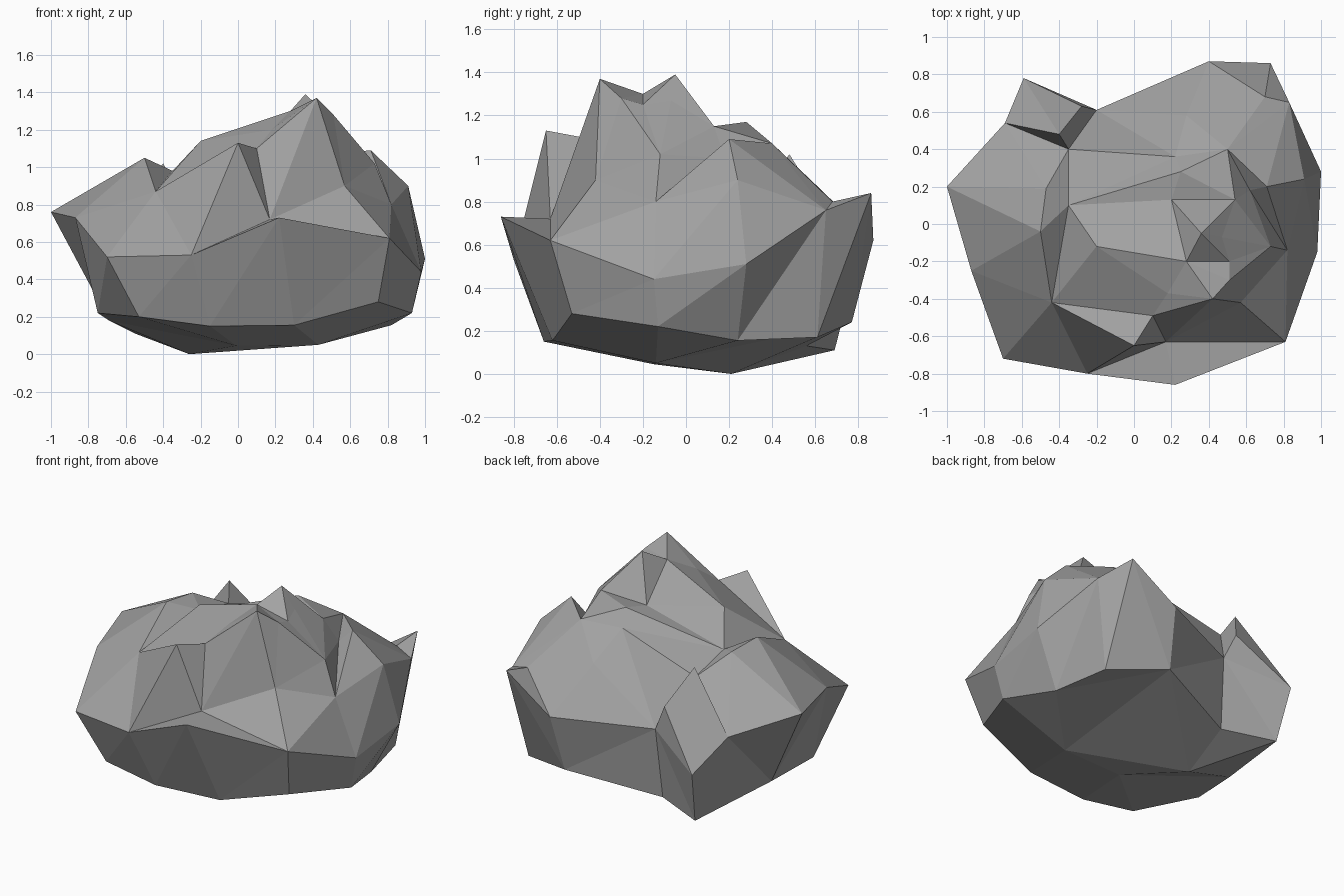
import bpy, bmesh
from mathutils import Vector
from mathutils.geometry import delaunay_2d_cdt

if "Cube" in bpy.data.objects:
    bpy.data.objects.remove(bpy.data.objects["Cube"])

# widest outline of the rock, counter-clockwise from the front right
rim = [(.81,-.63,.62), (.98,-.15,.44), (1,.28,.51), (.83,.65,.76), (.73,.86,.84),
       (.4,.87,.62), (-.2,.61,.6), (-.59,.78,.46), (-.69,.54,.65), (-1,.2,.76),
       (-.87,-.25,.73), (-.7,-.72,.52), (-.25,-.8,.53), (.22,-.86,.73)]

# peaks and hollows of the upper side
crown = dict(
    shelf=(.17,-.63,.72), horn=(0,-.65,1.13), horn_back=(.1,-.49,1.1),
    front_peak=(.42,-.4,1.37), front_foot=(.57,-.42,.9), top_peak=(.36,-.05,1.39),
    dip=(.28,-.2,1.3), dip_right=(.47,-.07,1.27), shoulder=(.73,-.12,1.02),
    right_peak=(.71,.2,1.09), right_inner=(.62,.18,1.0), right_foot=(.82,-.14,.8),
    right_fin=(.91,.24,.9), back_top=(.54,.13,1.15), back_valley=(.7,.68,.8),
    back_ridge=(.5,.4,1.07), back_slope=(.28,.58,.9), mid_ridge=(.25,.28,1.17),
    under_ridge=(.22,.36,1.07), left_top=(-.2,-.12,1.14), left_ridge=(-.35,.1,.98),
    left_corner=(-.44,-.42,.87), left_peak=(-.5,-.04,1.05), left_back=(-.47,.19,1.03),
    fin=(-.4,.48,1.02), fin_foot=(-.35,.4,.91), fin_edge=(-.28,.63,.78),
    saddle=(.2,.13,1.14), notch=(.18,-.37,1.2), front_top=(.51,-.3,1.28),
    gully=(.51,-.2,1.25))

# creases between crown points (a number means a rim point)
creases = [("horn","horn_back"), ("horn","shelf"), ("horn_back","shelf"), ("horn",12),
           ("horn","left_corner"), ("left_corner",11), ("left_corner",12), ("shelf",0),
           ("shelf",12), ("front_foot",0), ("front_peak","front_foot"),
           ("shelf","front_foot"), ("front_peak","horn_back"), ("right_foot",0),
           ("right_foot","shoulder"), ("shoulder","right_inner"),
           ("right_inner","right_peak"), ("right_inner","right_foot"),
           ("right_foot","right_peak"), ("right_peak",3), ("right_foot","right_fin"),
           ("right_peak","right_fin"), ("back_valley",4), ("back_ridge","back_valley"),
           ("back_valley","back_slope"), ("left_corner","left_peak"),
           ("left_peak","left_back"), ("left_ridge","left_corner"),
           ("left_ridge","fin_foot"), ("fin_foot","fin"), ("fin","fin_edge"), ("fin",8),
           ("fin",7), ("left_back","fin_foot"), ("fin_foot",6),
           ("back_ridge","mid_ridge"), ("mid_ridge","left_ridge"), ("top_peak","dip"),
           ("top_peak","dip_right"), ("fin_foot",8)]

# lower ring and the belly points under it
base = [(.75,-.53,.28), (.93,-.13,.22), (.82,.24,.155), (.74,.61,.17), (.36,.77,.24),
        (-.22,.56,.13), (-.55,.69,.11), (-.69,.08,.18), (-.75,-.28,.22),
        (-.53,-.64,.2), (-.15,-.66,.15), (.3,-.62,.155)]
belly = [(.43,-.14,.05), (-.26,.21,0), (-.01,-.15,.045)]

bm = bmesh.new()
rim_verts = [bm.verts.new(p) for p in rim]
n = len(rim)


def skin(points, edges):
    """Triangulate the rim outline with extra inner points and forced creases."""
    verts = rim_verts + [bm.verts.new(p) for p in points]
    flat = [Vector(v.co.xy) for v in verts]
    co, _, faces, orig, _, _ = delaunay_2d_cdt(flat, edges, [list(range(n))], 1, 1e-5)
    mapped = []
    for c, o in zip(co, orig):
        if o:
            mapped.append(verts[o[0]])
        else:
            near = sorted(verts, key=lambda v: (v.co.xy - c).length)[:2]
            z = (near[0].co.z + near[1].co.z) / 2
            mapped.append(bm.verts.new((c.x, c.y, z)))
    for f in faces:
        tri = [mapped[i] for i in f]
        if len(set(tri)) == 3 and not bm.faces.get(tri):
            bm.faces.new(tri)


# upper side
names = list(crown)
index = lambda k: k if isinstance(k, int) else n + names.index(k)
skin(crown.values(), [(index(a), index(b)) for a, b in creases])

# walls and underside
m = len(base)
skin(base + belly, [(n + i, n + (i + 1) % m) for i in range(m)])

bmesh.ops.recalc_face_normals(bm, faces=bm.faces)
mesh = bpy.data.meshes.new("rock")
bm.to_mesh(mesh)
bm.free()
bpy.context.collection.objects.link(bpy.data.objects.new("rock", mesh))

# dark stone colour
stone = bpy.data.materials.new("stone")
stone.diffuse_color = (.36, .36, .36, 1)
stone.use_nodes = True
stone.node_tree.nodes["Principled BSDF"].inputs["Base Color"].default_value = stone.diffuse_color
mesh.materials.append(stone)
